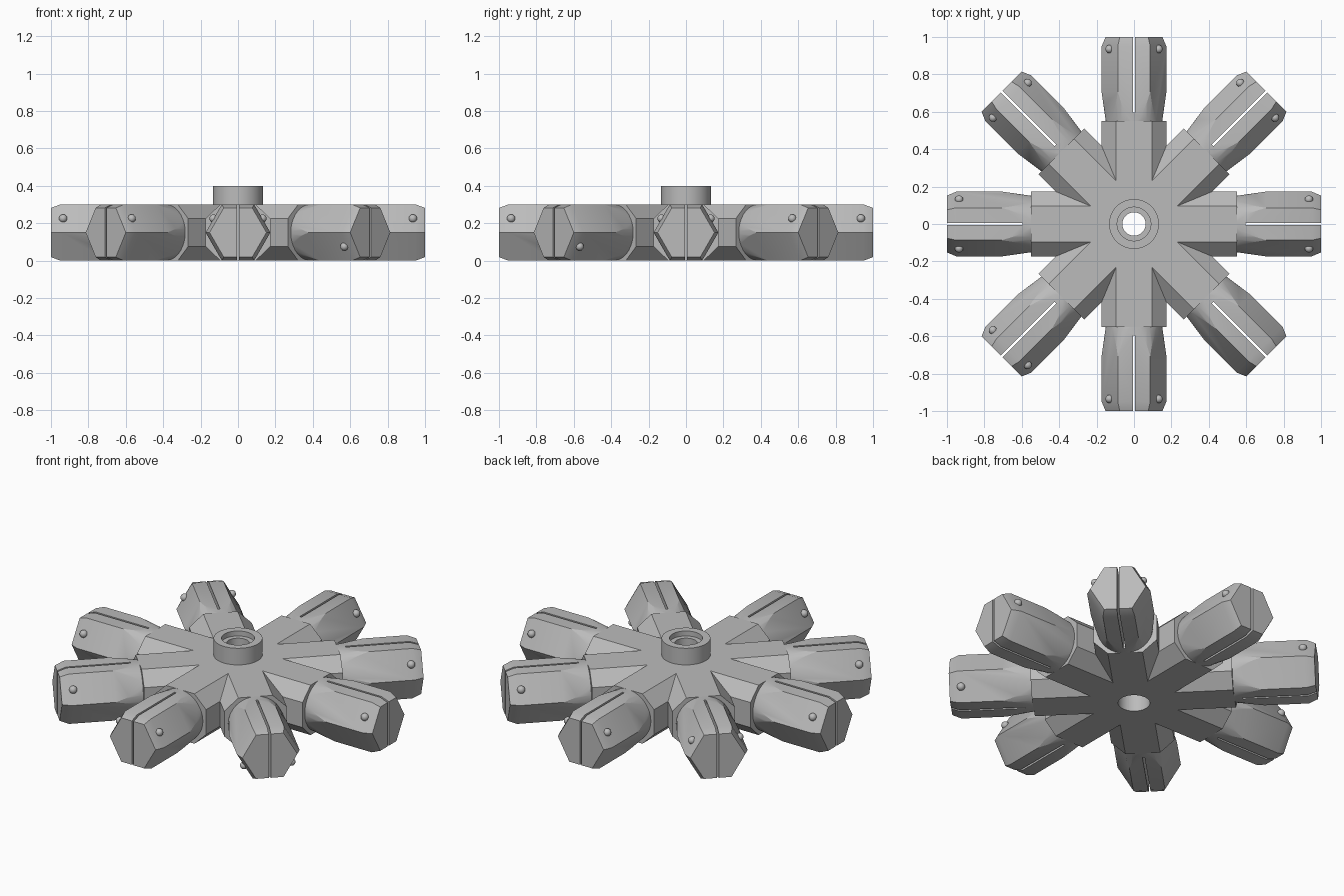
import bpy
import bmesh
from math import cos, sin, tan, pi, radians
from mathutils import Matrix, Vector

cube = bpy.data.objects.get("Cube")
if cube:
    bpy.data.objects.remove(cube, do_unlink=True)

ARMS = 8
STEP = 2 * pi / ARMS
MID = 0.15                      # height of the arm axis
HEX_R = MID / cos(pi / 6)       # corner radius of the hexagonal arms

grey = bpy.data.materials.new("grey metal")
grey.use_nodes = True
grey.diffuse_color = (0.5, 0.5, 0.5, 1)
grey.node_tree.nodes["Principled BSDF"].inputs["Base Color"].default_value = grey.diffuse_color


def add_object(name, bm):
    bmesh.ops.recalc_face_normals(bm, faces=bm.faces)
    mesh = bpy.data.meshes.new(name)
    bm.to_mesh(mesh)
    bm.free()
    mesh.materials.append(grey)
    obj = bpy.data.objects.new(name, mesh)
    bpy.context.collection.objects.link(obj)
    return obj


def loft(name, rings):
    """Skin a list of matching rings and cap both ends."""
    bm = bmesh.new()
    loops = [[bm.verts.new(p) for p in ring] for ring in rings]
    n = len(loops[0])
    for a, b in zip(loops, loops[1:]):
        for i in range(n):
            j = (i + 1) % n
            bm.faces.new((a[i], a[j], b[j], b[i]))
    bm.faces.new(loops[0])
    bm.faces.new(loops[-1])
    return add_object(name, bm)


def ring_x(x, radius, sides):
    """Ring around the arm axis."""
    return [(x, radius * cos(2 * pi * i / sides), MID + radius * sin(2 * pi * i / sides))
            for i in range(sides)]


def ring_z(z, radius, sides=64):
    """Ring around the hub axis."""
    return [(radius * cos(2 * pi * i / sides), radius * sin(2 * pi * i / sides), z)
            for i in range(sides)]


def cut(obj, cutter, operation):
    """Apply a boolean and discard its cutter."""
    mod = obj.modifiers.new("cut", "BOOLEAN")
    mod.operation, mod.object, mod.solver = operation, cutter, "EXACT"
    graph = bpy.context.evaluated_depsgraph_get()
    mesh = bpy.data.meshes.new_from_object(obj.evaluated_get(graph))
    obj.modifiers.clear()
    obj.data = mesh
    bpy.data.objects.remove(cutter, do_unlink=True)


def smooth(obj):
    bpy.ops.object.select_all(action="DESELECT")
    obj.select_set(True)
    bpy.context.view_layer.objects.active = obj
    bpy.ops.object.shade_smooth_by_angle(angle=radians(25))


# Star-shaped hub: eight stub arms mitred into each other
bm = bmesh.new()
root_end = 0.55
section = [(-0.095, 0), (-0.173, 0.075), (-0.173, 0.225), (-0.095, 0.3)]
section += [(-y, z) for y, z in reversed(section)]
for k in range(ARMS):
    turn = Matrix.Rotation(k * STEP, 3, "Z")
    vert = lambda x, y, z: bm.verts.new(turn @ Vector((x, y, z)))
    outer = [vert(root_end, y, z) for y, z in section]
    inner = [vert(abs(y) / tan(STEP / 2), y, z) for y, z in section]
    bm.faces.new(outer)
    for i in (0, 1, 2, 4, 5, 6):
        bm.faces.new((inner[i], inner[i + 1], outer[i + 1], outer[i]))
    for a, b, z in ((3, 4, 0.3), (0, 7, 0)):
        bm.faces.new((vert(0, 0, z), inner[a], outer[a], outer[b], inner[b]))
bmesh.ops.remove_doubles(bm, verts=bm.verts, dist=0.0005)
hub = add_object("hub", bm)
cut(hub, loft("hub_bore", [ring_z(-0.1, 0.087), ring_z(0.5, 0.087)]), "DIFFERENCE")
smooth(hub)

# Round collar, a closed turned profile with a counterbore and a through hole
profile = [(0.133, 0.29), (0.133, 0.4), (0.09, 0.4), (0.09, 0.37), (0.062, 0.37), (0.062, 0.29)]
bm = bmesh.new()
loops = [[bm.verts.new(p) for p in ring_z(z, r)] for r, z in profile]
for a, b in zip(loops, loops[1:] + loops[:1]):
    for i in range(len(a)):
        j = (i + 1) % len(a)
        bm.faces.new((a[i], a[j], b[j], b[i]))
smooth(add_object("collar", bm))

# Hexagonal outer arm: chamfered tip, conically turned root, slotted end
arm = loft("outer_arm", [ring_x(0.54, HEX_R, 6), ring_x(0.95, HEX_R, 6), ring_x(1, 0.152, 6)])
cut(arm, loft("root_cone", [ring_x(root_end, 0.151, 96), ring_x(1.05, 0.222, 96)]), "INTERSECT")
bm = bmesh.new()
bmesh.ops.create_cube(bm, size=1, matrix=Matrix.Translation((0.845, 0, MID))
                      @ Matrix.Diagonal((0.5, 0.012, 0.5, 1)))
cut(arm, add_object("slot", bm), "DIFFERENCE")
smooth(arm)

# Small round knob
bm = bmesh.new()
bmesh.ops.create_uvsphere(bm, u_segments=20, v_segments=12, radius=0.022)
knob = add_object("knob", bm)
smooth(knob)

# Repeat arms and knobs; one arm carries its knobs on the underside
for k in range(ARMS):
    turn = Matrix.Rotation(k * STEP, 4, "Z")
    part = bpy.data.objects.new(f"outer_arm_{k + 1}", arm.data)
    part.matrix_world = turn
    bpy.context.collection.objects.link(part)
    height = 0.075 if k == ARMS - 1 else 0.225
    for side in (-1, 1):
        dot = bpy.data.objects.new(f"knob_{k + 1}_{'right' if side < 0 else 'left'}", knob.data)
        dot.matrix_world = turn @ Matrix.Translation((0.935, side * 0.131, height))
        bpy.context.collection.objects.link(dot)
for master in (arm, knob):
    bpy.data.objects.remove(master, do_unlink=True)
